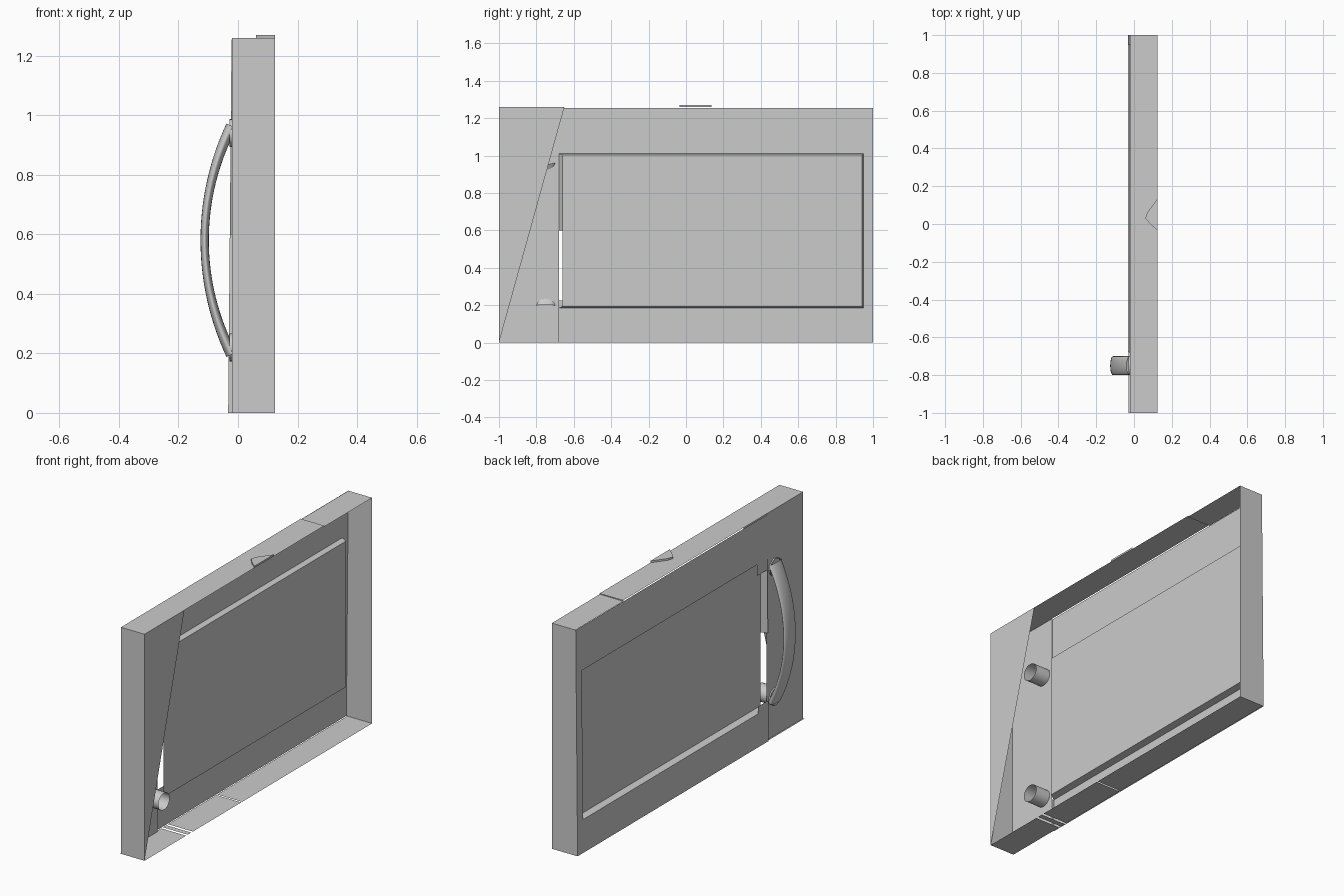
import bpy, math

cube = bpy.data.objects.get("Cube")
if cube:
    bpy.data.objects.remove(cube, do_unlink=True)

# Single plain grey finish
grey = bpy.data.materials.new("plain grey")
grey.use_nodes = True
COLOUR = (0.6, 0.6, 0.6, 1)
grey.diffuse_color = COLOUR
grey.node_tree.nodes["Principled BSDF"].inputs["Base Color"].default_value = COLOUR


def build(name, verts, faces, smooth=False):
    mesh = bpy.data.meshes.new(name)
    mesh.from_pydata(verts, [], faces)
    mesh.materials.append(grey)
    mesh.polygons.foreach_set("use_smooth", [smooth] * len(mesh.polygons))
    obj = bpy.data.objects.new(name, mesh)
    bpy.context.collection.objects.link(obj)
    return obj


def sheet(name, quads):
    """Thin surface made of separate quads or triangles."""
    verts, faces = [], []
    for q in quads:
        faces.append(list(range(len(verts), len(verts) + len(q))))
        verts += q
    return build(name, verts, faces)


def loft(name, rings):
    """Open tube through equal-sized rings."""
    n = len(rings[0])
    faces = [(i * n + k, i * n + (k + 1) % n, (i + 1) * n + (k + 1) % n, (i + 1) * n + k)
             for i in range(len(rings) - 1) for k in range(n)]
    return build(name, [p for r in rings for p in r], faces, True)


RIM, PANEL, TOP, STEP = 0.125, -0.02, 1.26, 1.255
SEAM = -0.68
Y0, Y1, Z0, Z1 = SEAM, 0.95, 0.185, 1.012      # window opening
PANE = 0.005


def skin(y, z, lift=0):
    """Point on the slightly leaning outer face of the door."""
    return (-0.033 + 0.009 * z - lift, y, z)


def skin_rect(ya, yb, za, zb, lift=0):
    return [skin(ya, za, lift), skin(yb, za, lift), skin(yb, zb, lift), skin(ya, zb, lift)]


def flat_rect(x, ya, yb, za, zb):
    return [(x, ya, za), (x, yb, za), (x, yb, zb), (x, ya, zb)]


def deck(ya, yb, z, xa=PANEL - 0.008):
    return [(xa, ya, z), (RIM, ya, z), (RIM, yb, z), (xa, yb, z)]


# Outer face: control strip and the door frame around the window
sheet("control_strip", [flat_rect(PANEL, -1, SEAM, 0, TOP)])
sheet("door_frame", [
    skin_rect(SEAM, 1, 0, Z0), skin_rect(SEAM, 1, Z1, STEP), skin_rect(Y1, 1, Z0, Z1),
    [(PANEL, SEAM, 0), skin(SEAM, 0), skin(SEAM, Z0), (PANEL, SEAM, Z0)],
    [(PANEL, SEAM, Z1), skin(SEAM, Z1), skin(SEAM, STEP), (PANEL, SEAM, STEP)],
])

# Recessed window with slanted ledges; the ledge by the handle is partly open
ya, yb, za, zb = Y0 + 0.02, Y1 - 0.008, Z0 + 0.008, Z1 - 0.008
MID = 0.6
sheet("window_pane", [flat_rect(PANE, ya, yb, za, zb)])
sheet("window_ledges", [
    [skin(Y0, Z0), skin(Y1, Z0), (PANE, yb, za), (PANE, ya, za)],
    [skin(Y0, Z1), skin(Y1, Z1), (PANE, yb, zb), (PANE, ya, zb)],
    [skin(Y1, Z0), skin(Y1, Z1), (PANE, yb, zb), (PANE, yb, za)],
    [skin(Y0, MID), skin(Y0, Z1), (PANE, ya, zb), (PANE, ya, MID)],
])
sheet("corner_tabs", [skin_rect(Y0, -0.59, 0.95, Z1), skin_rect(Y0, -0.59, Z0, 0.225)])

# Shell walls, open on the inner side
sheet("front_wall", [[(PANEL, -1, 0), (RIM, -1, 0), (RIM, -1, TOP), (PANEL, -1, TOP)]])
sheet("back_wall", [[skin(1, 0), (RIM, 1, 0), (RIM, 1, STEP), skin(1, STEP)]])
sheet("top_wall", [
    deck(-1, 0.58, TOP, PANEL), deck(0.58, 1, STEP, PANEL),
    [(PANEL, 0.58, STEP), (RIM, 0.58, STEP), (RIM, 0.58, TOP), (PANEL, 0.58, TOP)],
])
sheet("bottom_wall", [deck(a, b, 0) for a, b in
                      ((-1, -0.635), (-0.62, -0.59), (-0.575, -0.15), (-0.142, 1))])

# Triangular gusset across the inner opening
sheet("gusset", [[(RIM, -1, 0), (RIM, -0.65, TOP), (RIM, -1, TOP)]])

# Low latch bump on the top edge
outline = [(RIM, -0.035), (0.085, 0.0), (0.06, 0.03), (0.07, 0.06), (RIM, 0.135)]
bump = [[(x, y, z) for x, y in outline] for z in (TOP, 1.27)]
sheet("top_latch", [bump[1]] + [
    [bump[0][i], bump[0][i - 1], bump[1][i - 1], bump[1][i]] for i in range(len(outline))])

# Bowed handle with an oval section, and a round stub through the face at each end
HY, HZ, R, SWEEP, SIDES = -0.75, 0.58, 0.86, math.radians(26.5), 24
CX = -0.112 + R
circle = [2 * math.pi * k / SIDES for k in range(SIDES)]
rings = []
for i in range(33):
    t = -1 + i / 16
    a = SWEEP * t
    thick = 0.014 + 0.005 * t * t
    rings.append([(CX - (R + thick * math.cos(c)) * math.cos(a),
                   HY + 0.05 * math.sin(c),
                   HZ + (R + thick * math.cos(c)) * math.sin(a)) for c in circle])
loft("handle_bow", rings)
for name, z in (("lower_handle_stub", 0.22), ("upper_handle_stub", 0.94)):
    loft(name, [[(x, HY + 0.05 * math.sin(c), z + 0.047 * math.cos(c)) for c in circle]
                for x in (PANEL - 0.008, 0.07)])
